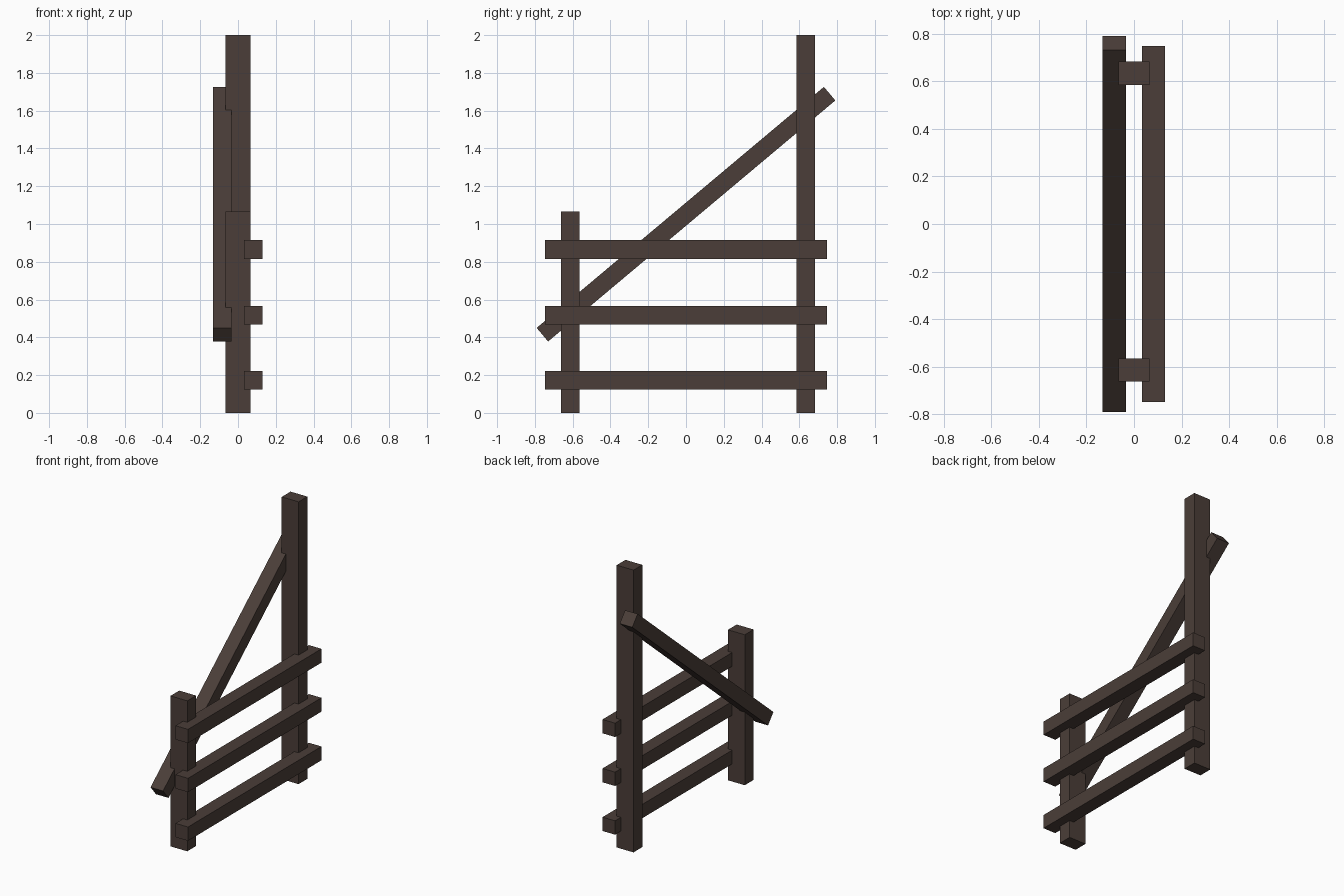
import bpy
from math import radians

if "Cube" in bpy.data.objects:
    bpy.data.objects.remove(bpy.data.objects["Cube"])

wood = bpy.data.materials.new("dark_wood")
wood.diffuse_color = (0.07, 0.048, 0.04, 1)
wood.use_nodes = True
wood.node_tree.nodes["Principled BSDF"].inputs["Base Color"].default_value = wood.diffuse_color


def beam(name, centre, size, tilt=0):
    bpy.ops.mesh.primitive_cube_add(size=1, location=centre, rotation=(radians(tilt), 0, 0))
    ob = bpy.context.object
    ob.name = name
    ob.scale = size
    bpy.ops.object.transform_apply(location=False, rotation=False, scale=True)
    ob.data.materials.append(wood)
    return ob


# Upright posts: one tall, one short
beam("tall_post", (0, 0.633, 1.0), (0.132, 0.098, 2.0))
beam("short_post", (0, -0.613, 0.533), (0.132, 0.098, 1.066))

# Three horizontal rails on the +x side
for i, z in enumerate((0.173, 0.518, 0.865)):
    beam(f"rail_{i + 1}", (0.082, 0, z), (0.098, 1.494, 0.098))

# Diagonal brace on the -x side
beam("diagonal_brace", (-0.083, 0, 1.052), (0.098, 1.985, 0.094), 40)
